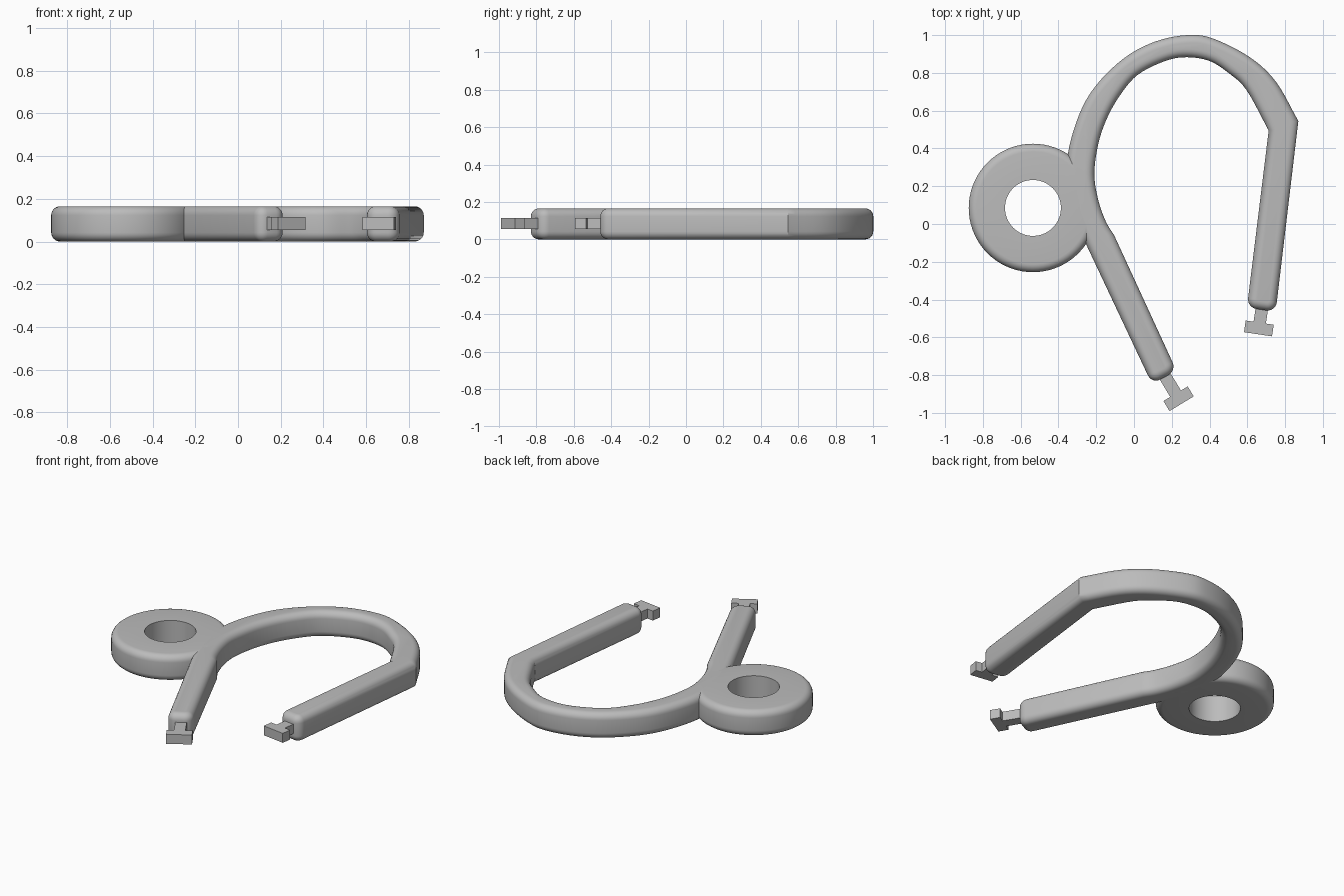
import bpy, bmesh, math
from mathutils import Vector

cube = bpy.data.objects.get("Cube")
if cube:
    bpy.data.objects.remove(cube)

HEIGHT, ROUND = 0.165, 0.042

grey = bpy.data.materials.new("light grey")
grey.use_nodes = True
grey.diffuse_color = (0.5, 0.5, 0.5, 1)
grey.node_tree.nodes["Principled BSDF"].inputs["Base Color"].default_value = grey.diffuse_color


def skin(name, rings, closed=False):
    """Join equal-length rings of points; cap the ends unless closed."""
    bm = bmesh.new()
    loops = [[bm.verts.new(p) for p in ring] for ring in rings]
    pairs = list(zip(loops, loops[1:]))
    if closed:
        pairs.append((loops[-1], loops[0]))
    else:
        bm.faces.new(loops[0])
        bm.faces.new(loops[-1])
    for low, high in pairs:
        for i in range(len(low)):
            j = (i + 1) % len(low)
            bm.faces.new((low[i], low[j], high[j], high[i]))
    bmesh.ops.recalc_face_normals(bm, faces=bm.faces)
    mesh = bpy.data.meshes.new(name)
    bm.to_mesh(mesh)
    bm.free()
    mesh.materials.append(grey)
    obj = bpy.data.objects.new(name, mesh)
    bpy.context.collection.objects.link(obj)
    return obj


def shade(obj):
    bpy.ops.object.select_all(action='DESELECT')
    bpy.context.view_layer.objects.active = obj
    obj.select_set(True)
    bpy.ops.object.shade_smooth_by_angle(angle=math.radians(32))


def rounded_layers(steps=6):
    """(inset, z) pairs of a side wall with rounded lower and upper edges."""
    quarter = [i / steps * math.pi / 2 for i in range(steps + 1)]
    low = [(ROUND * (1 - math.sin(a)), ROUND * (1 - math.cos(a))) for a in quarter]
    return low + [(d, HEIGHT - z) for d, z in reversed(low)]


def smooth_run(points, steps=5):
    """Smooth path through the points, ends included."""
    p = [Vector(q) for q in points]
    p = [2 * p[0] - p[1]] + p + [2 * p[-1] - p[-2]]
    out = []
    for a, b, c, d in zip(p, p[1:], p[2:], p[3:]):
        for k in range(steps):
            t = k / steps
            out.append(0.5 * (2 * b + (c - a) * t + (2 * a - 5 * b + 4 * c - d) * t * t
                              + (3 * b - a - 3 * c + d) * t ** 3))
    return out + [p[-2]]


def round_corner(before, corner, after, r=0.05, steps=6):
    p = Vector(corner)
    a, b = (Vector(before) - p).normalized(), (Vector(after) - p).normalized()
    angles = [k / steps * math.pi / 2 for k in range(steps + 1)]
    return [p + r * (a + b) - r * (b * math.cos(t) + a * math.sin(t)) for t in angles]


def inset(outline, d, z):
    """Mitred inset of a clockwise outline."""
    ring = []
    for i, p in enumerate(outline):
        e = (p - outline[i - 1]).normalized()
        f = (outline[(i + 1) % len(outline)] - p).normalized()
        n, m = Vector((e.y, -e.x)), Vector((f.y, -f.x))
        q = p + (n + m) * d / (1 + n.dot(m))
        ring.append((q.x, q.y, z))
    return ring


# Hooked arm: outer arc, right tip, inner arc, left tip
outer = smooth_run([(-0.25, -0.115), (-0.32, 0.05), (-0.345, 0.2), (-0.35, 0.37), (-0.29, 0.58),
                    (-0.2, 0.735), (-0.05, 0.88), (0.11, 0.965), (0.28, 1.0), (0.415, 0.983),
                    (0.61, 0.885), (0.75, 0.755), (0.87, 0.545)])
inner = smooth_run([(0.713, 0.495), (0.595, 0.71), (0.5, 0.80), (0.40, 0.863), (0.28, 0.883),
                    (0.165, 0.863), (0.02, 0.79), (-0.075, 0.68), (-0.145, 0.555), (-0.19, 0.42),
                    (-0.21, 0.265), (-0.19, 0.13), (-0.15, 0.015), (-0.105, -0.06)])
right_a, right_b = (0.75, -0.465), (0.598, -0.442)
left_a, left_b = (0.225, -0.777), (0.095, -0.847)
outline = (outer + round_corner(outer[-1], right_a, right_b) + round_corner(right_a, right_b, inner[0])
           + inner + round_corner(inner[-1], left_a, left_b) + round_corner(left_a, left_b, outer[0]))
shade(skin("hooked_arm", [inset(outline, d, z) for d, z in rounded_layers()]))

# Round eyelet with a straight hole
SIDES, CENTRE, OUTER_R, HOLE_R = 72, Vector((-0.535, 0.085)), 0.34, 0.148


def circle(r, z):
    turn = [2 * math.pi * i / SIDES for i in range(SIDES)]
    return [(CENTRE.x + r * math.cos(a), CENTRE.y + r * math.sin(a), z) for a in turn]


profile = [(HOLE_R, 0)] + [(OUTER_R - d, z) for d, z in rounded_layers()] + [(HOLE_R, HEIGHT)]
shade(skin("eyelet_ring", [circle(r, z) for r, z in profile], closed=True))


# T-shaped catches on both tips
def catch(name, x, y, degrees):
    half_bar, half_neck, half_thick, neck_end = 0.075, 0.033, 0.031, 0.16
    right = [(half_bar, -half_thick), (half_bar, half_thick), (half_neck, half_thick), (half_neck, neck_end)]
    shape = right + [(-u, v) for u, v in reversed(right)]
    obj = skin(name, [[(u, v, z) for u, v in shape] for z in (0.055, 0.115)])
    obj.location = (x, y, 0)
    obj.rotation_euler.z = math.radians(degrees)


catch("left_catch", 0.236, -0.925, 31)
catch("right_catch", 0.661, -0.553, -8.5)
